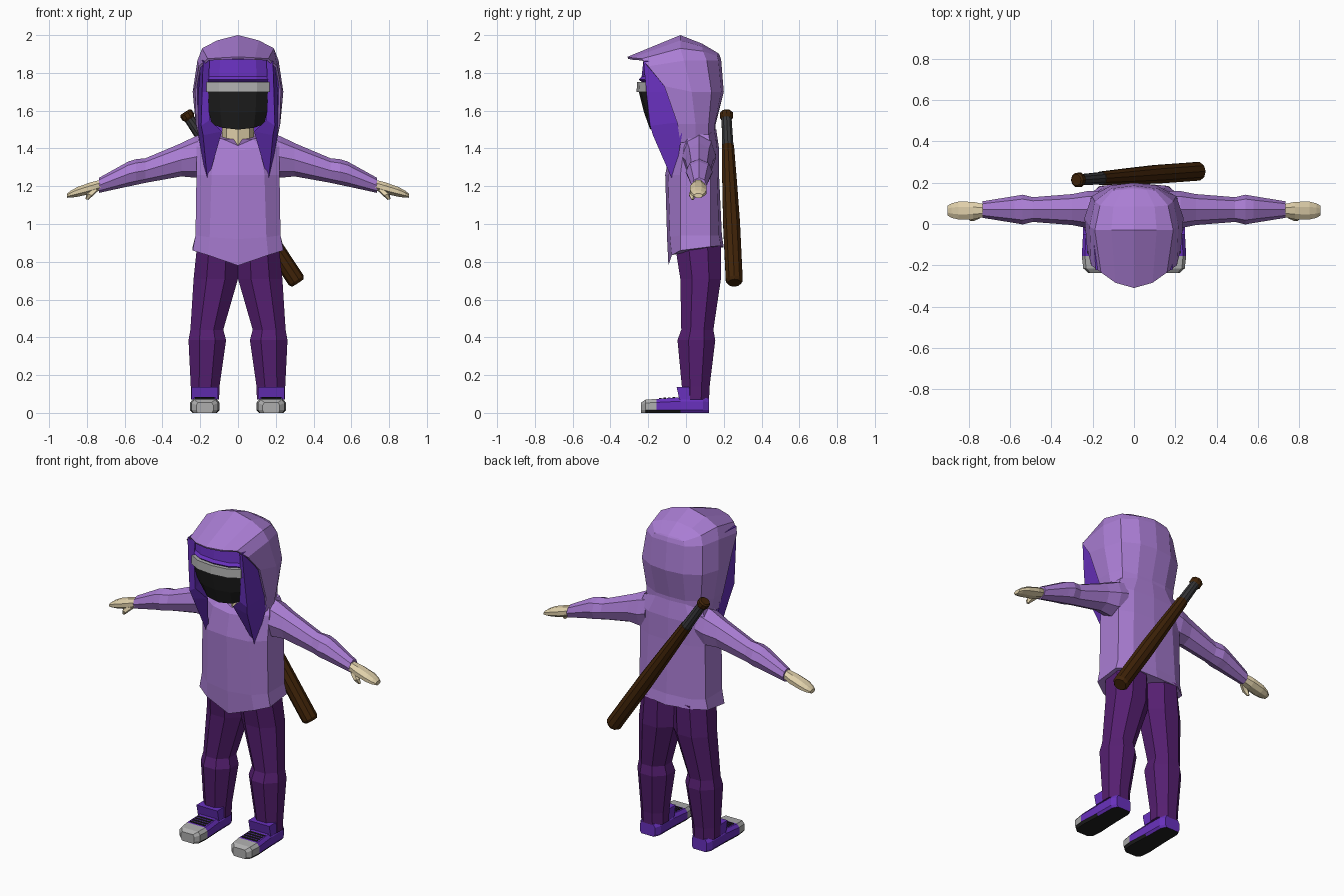
import bpy, bmesh, math
from mathutils import Vector


def material(name, r, g, b):
    m = bpy.data.materials.new(name)
    m.diffuse_color = [(c / 255) ** 2.2 for c in (r, g, b)] + [1]
    return m


LILAC = material("lilac cloth", 168, 124, 210)
VIOLET = material("violet", 104, 52, 188)
PLUM = material("plum trousers", 86, 36, 112)
BLACK = material("black", 38, 38, 38)
GREY = material("light grey", 172, 172, 172)
SKIN = material("pale skin", 222, 206, 168)
WOOD = material("dark wood", 66, 40, 17)
GRIP = material("grip grey", 58, 58, 60)


def loft(name, rings, mats, bands=None, closed=True, caps=True, mirror=False, rule=None):
    """Skin a list of equal-length rings; bands = material index per band."""
    bm = bmesh.new()
    vs = [[bm.verts.new(p) for p in r] for r in rings]
    n = len(rings[0])
    for i in range(len(vs) - 1):
        for j in range(n if closed else n - 1):
            k = (j + 1) % n
            f = bm.faces.new((vs[i][j], vs[i][k], vs[i + 1][k], vs[i + 1][j]))
            f.material_index = bands[i] if bands else 0
    if caps:
        for r, b in ((vs[0], 0), (vs[-1], -1)):
            f = bm.faces.new(r)
            f.material_index = bands[b] if bands else 0
    bmesh.ops.remove_doubles(bm, verts=bm.verts, dist=0.0005)
    bmesh.ops.recalc_face_normals(bm, faces=bm.faces)
    if rule:
        for f in bm.faces:
            f.material_index = rule(f.calc_center_median(), f.normal)
    me = bpy.data.meshes.new(name)
    bm.to_mesh(me)
    bm.free()
    for m in mats:
        me.materials.append(m)
    ob = bpy.data.objects.new(name, me)
    bpy.context.collection.objects.link(ob)
    if mirror:
        ob.modifiers.new("mirror", 'MIRROR').use_mirror_merge = False
    return ob


def sym(half):
    """Closed ring from its right half (front centre to back centre)."""
    return half + [(-x, y, z) for x, y, z in reversed(half[1:-1])]


def oval(c, u, v, n=8, turn=0.0):
    c, u, v = Vector(c), Vector(u), Vector(v)
    return [c + u * math.cos(a) + v * math.sin(a)
            for a in (2 * math.pi * i / n + turn for i in range(n))]


def box(name, x0, x1, y0, y1, z0, z1, mat, tilt=0.0, mirror=True):
    def r(z, d):
        return [(x0, y0 + d, z), (x1, y0 + d, z), (x1, y1 + d, z), (x0, y1 + d, z)]
    return loft(name, [r(z0, 0), r(z1, tilt)], [mat], mirror=mirror)


# Sweater body: half rings from front centre to back centre
loft("sweater", [sym(r) for r in (
    [(0, -.093, .78), (.16, -.075, .835), (.24, -.03, .86), (.24, .13, .88), (.16, .185, .885), (0, .2, .875)],
    [(0, -.1, .92), (.15, -.085, .93), (.225, -.03, .94), (.225, .13, .94), (.15, .175, .94), (0, .19, .94)],
    [(0, -.11, 1.26), (.14, -.095, 1.26), (.22, -.03, 1.26), (.22, .13, 1.26), (.14, .165, 1.26), (0, .175, 1.26)],
    [(0, -.085, 1.39), (.12, -.07, 1.4), (.22, -.01, 1.41), (.22, .13, 1.41), (.14, .165, 1.4), (0, .175, 1.4)],
    [(0, -.055, 1.415), (.08, -.045, 1.45), (.2, .02, 1.475), (.2, .12, 1.475), (.1, .15, 1.5), (0, .16, 1.5)],
)], [LILAC])

# Sleeves
loft("sleeve", [oval((x, .07, z), (0, ry, 0), (0, 0, rz)) for x, z, ry, rz in (
    (.17, 1.37, .09, .11), (.225, 1.355, .09, .11), (.30, 1.34, .075, .088),
    (.49, 1.283, .06, .065), (.54, 1.275, .072, .068), (.58, 1.265, .065, .066),
    (.735, 1.205, .04, .04))], [LILAC], mirror=True)

# Hands and thumbs
loft("hand", [oval((x, .065, z), (0, ry, 0), (0, 0, rz), 8, math.pi / 8) for x, z, ry, rz in (
    (.72, 1.208, .032, .03), (.78, 1.19, .046, .033), (.85, 1.17, .047, .028),
    (.885, 1.158, .038, .02), (.905, 1.15, .024, .012))], [SKIN], mirror=True)
loft("thumb", [oval((x, y, z), (0, r, 0), (r, 0, .3 * r), 5) for x, y, z, r in (
    (.755, .045, 1.185, .02), (.785, .03, 1.155, .018), (.80, .035, 1.13, .008))], [SKIN], mirror=True)

# Trouser legs
k = 1 / math.cos(math.pi / 8)
loft("trouser_leg", [oval(((a + b) / 2, (c + d) / 2, z), ((b - a) / 2 * k, 0, 0),
                          (0, (d - c) / 2 * k, 0), 8, math.pi / 8)
                     for z, a, b, c, d in (
    (.07, .10, .248, -.02, .122), (.14, .098, .25, -.022, .125), (.385, .063, .262, -.045, .155),
    (.44, .078, .252, -.025, .145), (.71, .0, .235, -.03, .185), (.9, .0, .215, -.06, .185))],
     [PLUM], mirror=True)

# Shoes: cross-sections from heel to toe
loft("shoe", [[(.176 + s * w, y, z) for s, z in
               ((-.85, 0), (.85, 0), (1, .014), (1, h * .75), (.8, h), (-.8, h), (-1, h * .75), (-1, .014))]
              for y, w, h in ((.122, .05, .075), (.09, .068, .082), (-.03, .07, .082), (-.155, .077, .074),
                              (-.215, .07, .07), (-.237, .045, .055))],
     [VIOLET, GREY, BLACK], mirror=True,
     rule=lambda c, n: 2 if n.z < -.6 else (1 if c.y < -.16 else 0))
box("shoe_tongue", .105, .247, -.035, .03, .07, .138, VIOLET, -.015)
for i in range(4):
    y = -.065 - i * .024
    box("shoe_lace", .125, .227, y - .006, y + .006, .07, .083 - .0012 * i, BLACK)


# Head: mask below, band across the eyes, fringe above
def head_ring(z, w, y, dz=0.0):
    return sym([(0, y, z - dz), (w * .6, y + .012, z - dz * .7), (w, y + .05, z),
                (w, 0, z), (w * .6, .1, z), (0, .11, z)])


loft("head", [head_ring(*a) for a in (
    (1.53, .14, -.19, .03), (1.60, .155, -.222, .01), (1.70, .162, -.25), (1.70, .168, -.262),
    (1.752, .168, -.258), (1.752, .16, -.235), (1.765, .165, -.25), (1.78, .162, -.235),
    (1.87, .16, -.225), (1.92, .12, -.12))],
    [BLACK, GREY, VIOLET], [0, 0, 0, 1, 1, 2, 2, 2, 2])
loft("neck", [oval((0, .03, z), (.085, 0, 0), (0, .085, 0)) for z in (1.36, 1.58)], [SKIN])

# Hanging side locks
loft("side_lock", [
    [(.195, -.08, 1.87), (.185, -.225, 1.86), (.15, -.2, 1.87)],
    [(.21, -.07, 1.7), (.19, -.21, 1.7), (.158, -.2, 1.7)],
    [(.215, -.03, 1.54), (.195, -.19, 1.52), (.15, -.2, 1.55)],
    [(.212, -.02, 1.48), (.185, -.175, 1.47), (.085, -.17, 1.49)],
    [(.168, -.06, 1.24), (.163, -.075, 1.24), (.155, -.065, 1.245)]], [VIOLET], mirror=True)

# Hood: arches from the front rim to the back seam, violet lining
arches = [
    [(.20, -.03, 1.43), (.222, -.045, 1.53), (.228, -.115, 1.73), (.208, -.2, 1.835), (.16, -.235, 1.875), (.09, -.285, 1.88), (0, -.31, 1.885)],
    [(.205, .05, 1.44), (.224, .05, 1.53), (.24, .03, 1.7), (.215, -.01, 1.865), (.19, -.03, 1.93), (.11, -.03, 1.972), (0, -.03, 2.0)],
    [(.18, .12, 1.44), (.185, .12, 1.53), (.205, .135, 1.7), (.19, .11, 1.865), (.165, .09, 1.915), (.1, .085, 1.94), (0, .085, 1.955)],
    [(.1, .15, 1.45), (.1, .15, 1.52), (.11, .187, 1.7), (.11, .172, 1.865), (.1, .165, 1.89), (.06, .165, 1.9), (0, .17, 1.905)],
    [(0, .155, 1.45), (0, .155, 1.52), (0, .2, 1.7), (0, .186, 1.87)] + [(0, .178, 1.895)] * 2 + [(0, .17, 1.905)],
]
hood = loft("hood", [a + [(-x, y, z) for x, y, z in reversed(a[:-1])] for a in arches],
            [LILAC, VIOLET], closed=False, caps=False)
sol = hood.modifiers.new("lining", 'SOLIDIFY')
sol.thickness, sol.offset, sol.material_offset = .012, -1, 1

# Bat slung across the back
top, end = Vector((-.28, .213, 1.592)), Vector((.317, .256, .688))
axis = (end - top).normalized()
u = axis.cross(Vector((0, 1, 0))).normalized()
v = axis.cross(u)
loft("bat", [oval(top.lerp(end, t), u * r, v * r, 10) for t, r in (
    (0, .028), (.008, .036), (.028, .036), (.04, .028), (.2, .031), (.2, .034), (.42, .041),
    (.65, .047), (.985, .047), (1, .036))],
    [WOOD, GRIP], [0, 0, 0, 1, 1, 0, 0, 0, 0])
